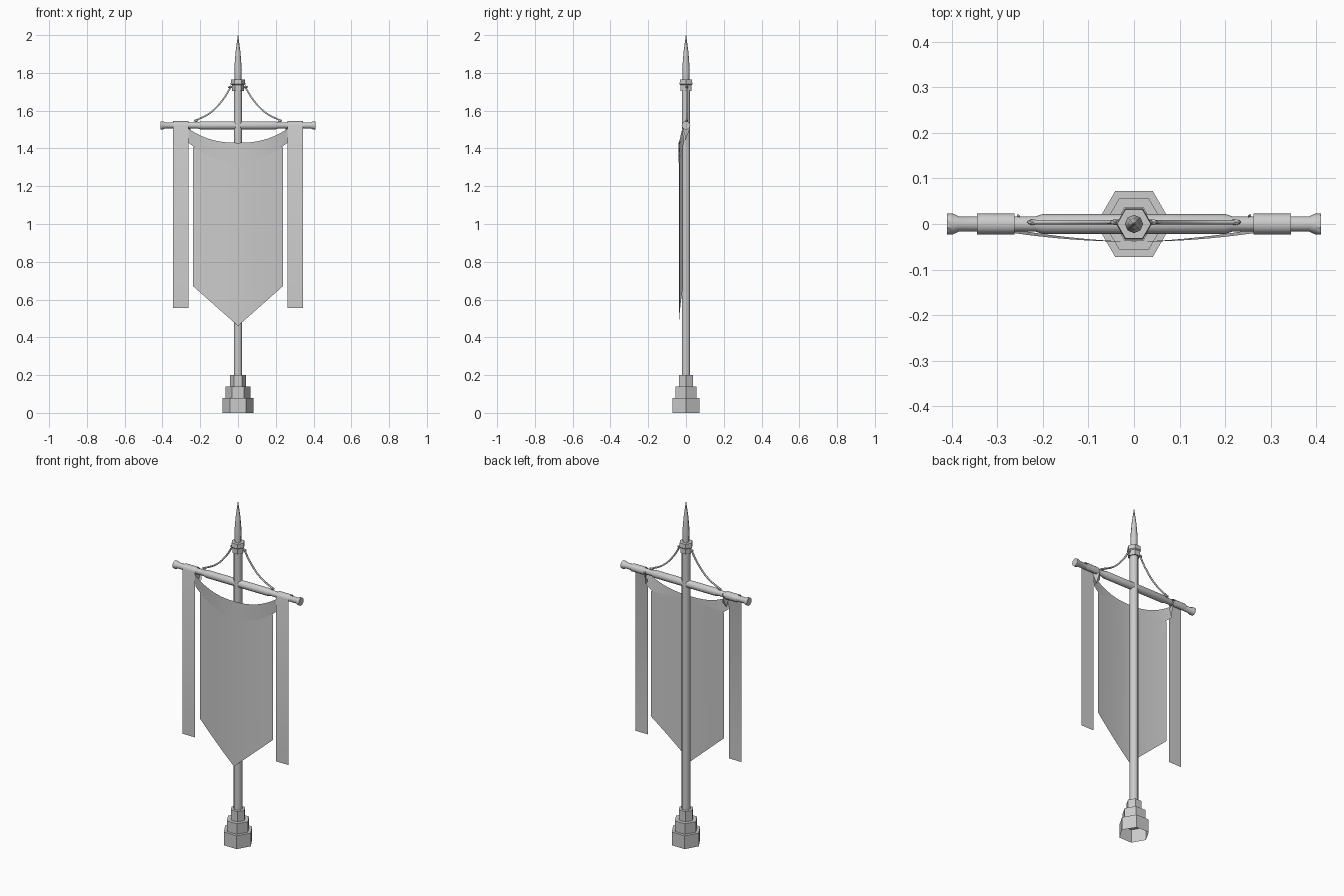
import bpy, bmesh, math
from mathutils import Vector

cube = bpy.data.objects.get("Cube")
if cube:
    bpy.data.objects.remove(cube)

grey = bpy.data.materials.new("plain_grey")
grey.use_nodes = True
grey.diffuse_color = (0.6, 0.6, 0.6, 1)
grey.node_tree.nodes["Principled BSDF"].inputs["Base Color"].default_value = (0.6, 0.6, 0.6, 1)


def finish(name, bm, smooth=35):
    mesh = bpy.data.meshes.new(name)
    bm.to_mesh(mesh)
    bm.free()
    mesh.materials.append(grey)
    obj = bpy.data.objects.new(name, mesh)
    bpy.context.collection.objects.link(obj)
    bpy.ops.object.select_all(action="DESELECT")
    obj.select_set(True)
    bpy.context.view_layer.objects.active = obj
    if smooth:
        bpy.ops.object.shade_smooth_by_angle(angle=math.radians(smooth))
    return obj


def lathe(name, profile, sides, axis="z", bottom=True, smooth=35, turn=0.0):
    """Rings of (radius, distance) along z or x."""
    bm = bmesh.new()
    rings = []
    for r, h in profile:
        ring = []
        for i in range(sides):
            a = math.tau * i / sides + turn
            u, v = r * math.cos(a), r * math.sin(a)
            ring.append(bm.verts.new((u, v, h) if axis == "z" else (h, u, v)))
        rings.append(ring)
    for low, high in zip(rings, rings[1:]):
        for i in range(sides):
            j = (i + 1) % sides
            bm.faces.new((low[i], low[j], high[j], high[i]))
    if bottom:
        bm.faces.new(rings[0][::-1])
    bm.faces.new(rings[-1])
    bmesh.ops.remove_doubles(bm, verts=bm.verts, dist=0.00001)
    return finish(name, bm, smooth)


def sheet(name, rows, smooth=40):
    """Cloth through rows of points of equal length."""
    bm = bmesh.new()
    grid = [[bm.verts.new(p) for p in row] for row in rows]
    for a, b in zip(grid, grid[1:]):
        for i in range(len(a) - 1):
            bm.faces.new((a[i], b[i], b[i + 1], a[i + 1]))
    return finish(name, bm, smooth)


def rope(name, points, radius):
    curve = bpy.data.curves.new(name, "CURVE")
    curve.dimensions = "3D"
    curve.bevel_depth = radius
    curve.bevel_resolution = 1
    curve.use_fill_caps = True
    curve.resolution_u = 4
    spline = curve.splines.new("BEZIER")
    spline.bezier_points.add(len(points) - 1)
    for bp, p in zip(spline.bezier_points, points):
        bp.co = p
        bp.handle_left_type = bp.handle_right_type = "AUTO"
    curve.materials.append(grey)
    obj = bpy.data.objects.new(name, curve)
    bpy.context.collection.objects.link(obj)


# Stepped hexagonal foot, open underneath
lathe("foot", [(0.083, 0), (0.083, 0.078), (0.065, 0.078), (0.065, 0.14),
               (0.042, 0.14), (0.042, 0.2)], 6, bottom=False, smooth=0)

# Pole, collar and spike
lathe("pole", [(0.024, 0.1), (0.024, 1.72)], 8, turn=math.pi / 8, smooth=50)
lathe("collar", [(0.033, 1.705), (0.033, 1.735), (0.039, 1.74), (0.037, 1.765)], 6, smooth=0)
lathe("spike", [(0.017, 1.76), (0.02, 1.82), (0.013, 1.91), (0.001, 2.0)], 8, smooth=50)

# Crossbar with a thicker middle and flared ends
half = [(0.022, 0), (0.022, 0.2), (0.017, 0.215), (0.017, 0.385), (0.023, 0.398), (0.023, 0.41)]
bar = lathe("crossbar", [(r, -x) for r, x in half[:0:-1]] + half[1:], 10, axis="x")
bar.location.z = 1.522


def cloth_y(x):
    """Forward bulge of the banner across its width."""
    return -0.037 + 0.022 * (abs(x) / 0.237) ** 1.6


# Pointed banner
xs = [0.237 * i / 6 for i in range(-6, 7)]
sheet("banner", [[(x, cloth_y(x), 1.405) for x in xs],
                 [(x, cloth_y(x), 0.46 + 0.21 * abs(x) / 0.237) for x in xs]])

# Curved drape hung between the two sides of the bar
top, low = [], []
for i in range(-10, 11):
    t = i / 10
    k = abs(t)
    y = -0.039 + 0.02 * k ** 2
    top.append((0.27 * t, y, 1.43 + 0.08 * k ** 2.4))
    low.append((0.268 * t, y + 0.008 * k, 1.325 + 0.11 * k ** 2))
sheet("drape", [top, low])

for side, word in ((1, "left"), (-1, "right")):
    # Drape corner folded behind the bar
    sheet(word + "_drape_corner",
          [[(side * 0.268, -0.011, 1.435), (side * 0.262, 0.0, 1.45), (side * 0.27, -0.019, 1.51)],
           [(side * 0.24, 0.006, 1.475), (side * 0.255, 0.022, 1.51), (side * 0.25, 0.018, 1.535)]])
    # Ribbon looped over the bar and hanging in front
    loop = [(0.023 * math.cos(a), 1.522 + 0.022 * math.sin(a))
            for a in [math.radians(-60 + 30 * i) for i in range(9)]]
    path = loop + [(-0.023, 0.555)]
    sheet(word + "_ribbon", [[(side * x, y, z) for x in (0.262, 0.345)] for y, z in path])
    # Sagging cord with a knot at each end
    rope(word + "_cord", [(side * x, 0.004, z) for x, z in
                          ((0.036, 1.73), (0.075, 1.665), (0.145, 1.59), (0.228, 1.546))], 0.005)
    for x, z in ((0.04, 1.725), (0.222, 1.547)):
        bm = bmesh.new()
        bmesh.ops.create_icosphere(bm, subdivisions=1, radius=1)
        for v in bm.verts:
            v.co = Vector((side * x + v.co.x * 0.014, 0.004 + v.co.y * 0.007, z + v.co.z * 0.008))
        finish(word + "_cord_knot", bm)
